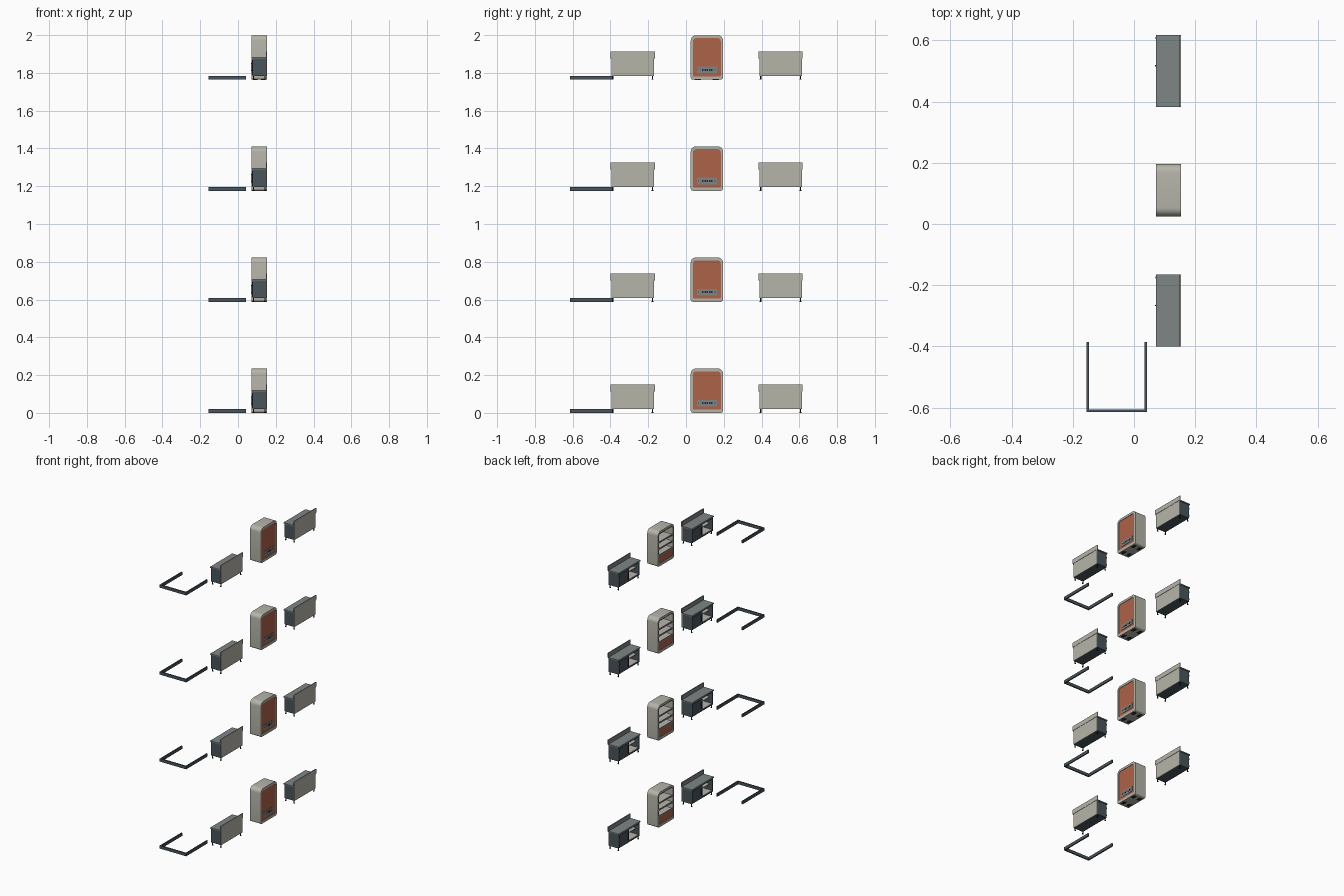
import bpy, bmesh, math

if "Cube" in bpy.data.objects:
    bpy.data.objects.remove(bpy.data.objects["Cube"], do_unlink=True)


def material(name, color):
    m = bpy.data.materials.new(name)
    m.use_nodes = True
    m.diffuse_color = (*color, 1)
    m.node_tree.nodes["Principled BSDF"].inputs["Base Color"].default_value = (*color, 1)
    return m


BEIGE = material("warm beige", (0.47, 0.46, 0.40))
RUST = material("terracotta", (0.42, 0.125, 0.065))
SLATE = material("dark slate", (0.065, 0.09, 0.105))
STEEL = material("grey steel", (0.21, 0.235, 0.24))
DARK = material("near black", (0.02, 0.022, 0.025))

PITCH = 0.588
LEVELS = 4
X0, X1 = 0.072, 0.153
parts = []


def finish(name, bm, mat):
    bmesh.ops.recalc_face_normals(bm, faces=bm.faces)
    mesh = bpy.data.meshes.new(name)
    bm.to_mesh(mesh)
    bm.free()
    mesh.materials.append(mat)
    ob = bpy.data.objects.new(name, mesh)
    bpy.context.collection.objects.link(ob)
    parts.append(ob)
    return ob


def boxes(name, mat, *ranges):
    """One object of boxes, each given as (x0, x1, y0, y1, z0, z1)."""
    bm = bmesh.new()
    for x0, x1, y0, y1, z0, z1 in ranges:
        vs = bmesh.ops.create_cube(bm, size=1)["verts"]
        bmesh.ops.scale(bm, vec=(x1 - x0, y1 - y0, z1 - z0), verts=vs)
        bmesh.ops.translate(bm, vec=((x0 + x1) / 2, (y0 + y1) / 2, (z0 + z1) / 2), verts=vs)
    return finish(name, bm, mat)


def cylinder(bm, center, radius, depth, sides=10):
    vs = bmesh.ops.create_cone(bm, cap_ends=True, segments=sides, radius1=radius,
                               radius2=radius, depth=depth)["verts"]
    bmesh.ops.translate(bm, vec=center, verts=vs)


def arch(y0, y1, z0, z1, r_top, r_low, steps=6):
    """Rounded rectangle in the y-z plane."""
    pts = []
    corners = ((y1, z0, -1, 1, r_low, -90), (y1, z1, -1, -1, r_top, 0),
               (y0, z1, 1, -1, r_top, 90), (y0, z0, 1, 1, r_low, 180))
    for y, z, sy, sz, r, start in corners:
        for i in range(steps + 1):
            a = math.radians(start + 90 * i / steps)
            pts.append((y + sy * r + r * math.cos(a), z + sz * r + r * math.sin(a)))
    return pts


def slab(name, mat, outline, x0, x1):
    bm = bmesh.new()
    face = bm.faces.new([bm.verts.new((x0, y, z)) for y, z in outline])
    new = bmesh.ops.extrude_face_region(bm, geom=[face])["geom"]
    vs = [g for g in new if isinstance(g, bmesh.types.BMVert)]
    bmesh.ops.translate(bm, vec=(x1 - x0, 0, 0), verts=vs)
    return finish(name, bm, mat)


def frame(name, mat, outer, inner, x0, x1):
    bm = bmesh.new()
    loops = [[bm.verts.new((x, y, z)) for y, z in line]
             for line, x in ((outer, x0), (outer, x1), (inner, x1), (inner, x0))]
    n = len(outer)
    for k in range(4):
        a, b = loops[k], loops[(k + 1) % 4]
        for i in range(n):
            j = (i + 1) % n
            bm.faces.new((a[i], a[j], b[j], b[i]))
    return finish(name, bm, mat)


def counter(tag, y0):
    """Work counter: a door on one half, an open bay on the other."""
    y1 = y0 + 0.235
    a, b, mid = y0 + 0.005, y1 - 0.005, y0 + 0.118
    boxes(tag + "_worktop", STEEL, (X0, X1 - 0.003, y0, y1, 0.113, 0.12))
    boxes(tag + "_backsplash", STEEL, (X1 - 0.006, X1 - 0.003, y0, y1, 0.12, 0.149))
    boxes(tag + "_backsplash_rear", BEIGE, (X1 - 0.003, X1, y0, y1, 0.118, 0.149))
    boxes(tag + "_carcass", SLATE,
          (X0 + 0.004, X1 - 0.005, a, a + 0.005, 0.02, 0.113),
          (X0 + 0.004, X1 - 0.005, b - 0.005, b, 0.02, 0.113),
          (X0 + 0.004, X1 - 0.005, mid - 0.003, mid + 0.003, 0.02, 0.113),
          (X0 + 0.004, X1 - 0.005, a, b, 0.02, 0.026),
          (X0 + 0.004, X0 + 0.008, a, b, 0.105, 0.113))
    boxes(tag + "_rear_panel", BEIGE, (X1 - 0.006, X1 - 0.002, a, b, 0.02, 0.118))
    boxes(tag + "_bay_shelves", BEIGE,
          (X0 + 0.008, X1 - 0.006, a + 0.005, mid - 0.003, 0.026, 0.029),
          (X0 + 0.025, X1 - 0.006, a + 0.005, mid - 0.003, 0.066, 0.07))
    boxes(tag + "_door", SLATE, (X0 + 0.001, X0 + 0.005, mid + 0.002, b - 0.002, 0.025, 0.105))
    boxes(tag + "_handle", DARK,
          (X0 - 0.004, X0 - 0.001, mid + 0.014, mid + 0.018, 0.045, 0.088),
          (X0 - 0.003, X0 + 0.002, mid + 0.014, mid + 0.018, 0.045, 0.05),
          (X0 - 0.003, X0 + 0.002, mid + 0.014, mid + 0.018, 0.083, 0.088))
    boxes(tag + "_hinges", DARK, *[(X0 - 0.001, X0 + 0.004, b - 0.008, b - 0.002, z, z + 0.01)
                                   for z in (0.035, 0.085)])
    bm = bmesh.new()
    for x in (X0 + 0.01, X1 - 0.01):
        for y in (a + 0.007, b - 0.007):
            cylinder(bm, (x, y, 0.011), 0.0035, 0.022)
            cylinder(bm, (x, y, 0.002), 0.005, 0.004)
    finish(tag + "_legs", bm, DARK)


counter("front_counter", -0.4)
counter("rear_counter", 0.383)

# Rounded display cabinet, shelves open towards -x
Y0, Y1 = 0.025, 0.196
outer = arch(Y0, Y1, 0, 0.235, 0.028, 0.012)
inner = arch(Y0 + 0.012, Y1 - 0.012, 0.018, 0.22, 0.017, 0.004)
L, R = Y0 + 0.012, Y1 - 0.012
frame("cabinet_shell", BEIGE, outer, inner, X0, X1)
slab("cabinet_rear_panel", RUST, inner, X1 - 0.012, X1 - 0.003)
slab("cabinet_base_front", RUST, arch(L, R, 0.018, 0.068, 0.001, 0.001, 1), X0 + 0.003, X0 + 0.01)
boxes("cabinet_shelves", BEIGE, *[(X0 + 0.006, X1 - 0.012, L, R, z, z + 0.005)
                                  for z in (0.068, 0.112, 0.156)])
boxes("cabinet_shelf_lips", STEEL, *[(X0 + 0.003, X0 + 0.006, L, R, z, z + 0.01)
                                     for z in (0.066, 0.11, 0.154)])
boxes("cabinet_canopy_light", BEIGE, (X0 + 0.006, X0 + 0.016, L + 0.015, R - 0.015, 0.213, 0.221))

# Service plate on the cabinet rear
boxes("service_plate", STEEL, (X1 - 0.004, X1 - 0.001, 0.058, 0.163, 0.034, 0.069))
boxes("service_vents", DARK,
      *[(X1 - 0.002, X1, y, y + 0.008, 0.047, 0.057) for y in (0.085, 0.097, 0.109, 0.121, 0.133)],
      *[(X1 - 0.002, X1, y, y + 0.004, 0.05, 0.055) for y in (0.066, 0.151)])
boxes("cabinet_feet", DARK, *[(x, x + 0.022, y, y + 0.035, -0.0005, 0.001)
                              for x in (X0 + 0.008, X1 - 0.03) for y in (0.045, 0.141)])

# Low rail, open at the rear
boxes("low_rail", SLATE,
      (-0.155, -0.147, -0.615, -0.385, 0, 0.02),
      (0.035, 0.043, -0.615, -0.385, 0, 0.02),
      (-0.147, 0.035, -0.615, -0.607, 0, 0.02))

# Smooth only the rounded parts
bpy.ops.object.select_all(action="DESELECT")
for ob in parts:
    if ob.name.startswith("cabinet_shell") or ob.name.endswith(("_legs", "rear_panel")):
        ob.select_set(True)
        bpy.context.view_layer.objects.active = ob
bpy.ops.object.shade_smooth_by_angle(angle=math.radians(35))
bpy.ops.object.select_all(action="DESELECT")

# Repeat the set on every level
for level in range(1, LEVELS):
    for ob in parts:
        twin = ob.copy()
        twin.name = f"{ob.name}_level_{level + 1}"
        twin.location.z = PITCH * level
        bpy.context.collection.objects.link(twin)
